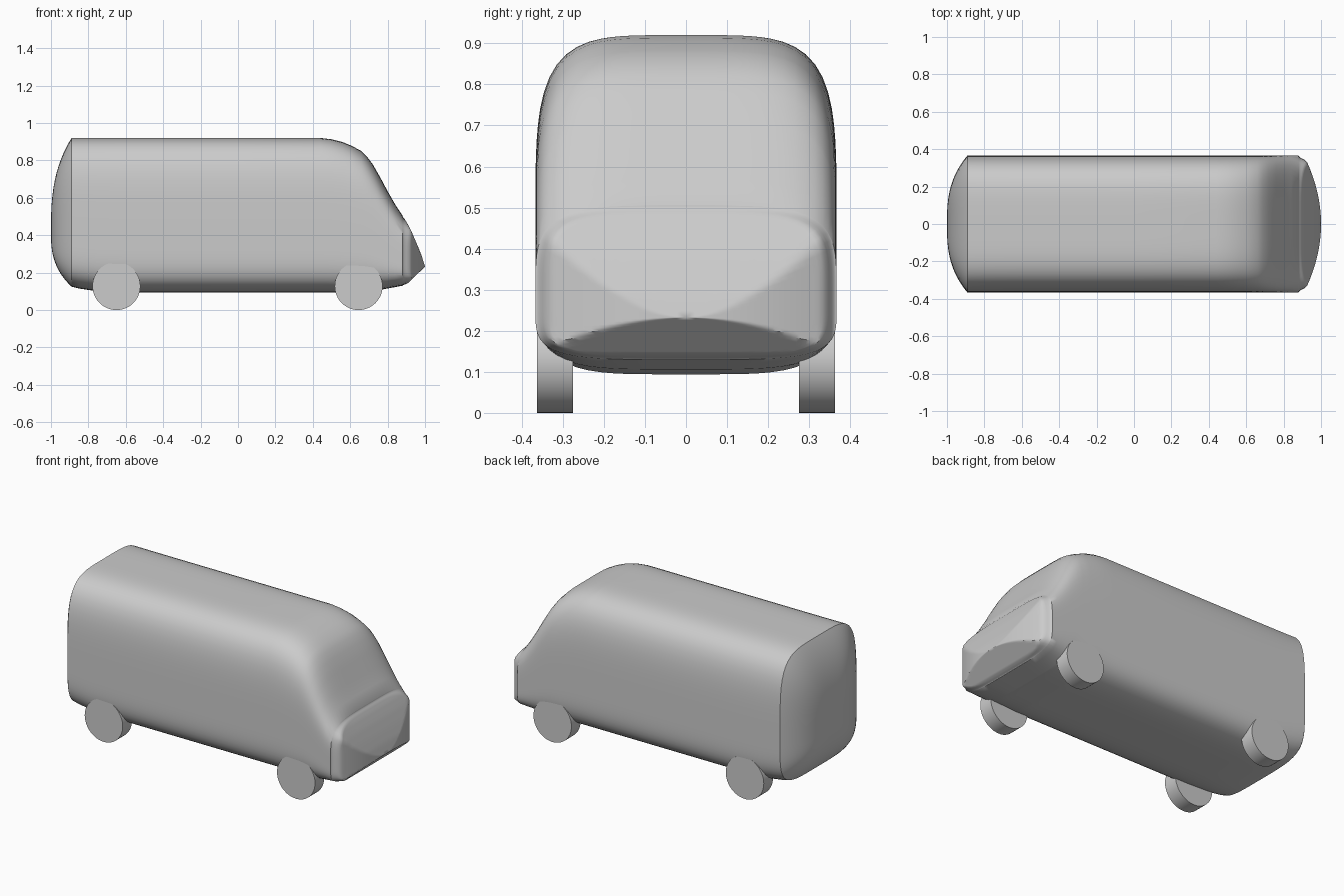
import bpy, bmesh
from math import cos, sin, pi, radians

if "Cube" in bpy.data.objects:
    bpy.data.objects.remove(bpy.data.objects["Cube"], do_unlink=True)

grey = bpy.data.materials.new("plain grey")
grey.use_nodes = True
colour = (0.6, 0.6, 0.6, 1)
grey.diffuse_color = colour
grey.node_tree.nodes["Principled BSDF"].inputs["Base Color"].default_value = colour

SIDES = 96
HALF_WIDTH = 0.367
REAR, FRONT = -0.89, 0.88


def interp(points, t):
    """Piecewise linear lookup in (t, value) pairs."""
    if t <= points[0][0]:
        return points[0][1]
    for (a, u), (b, v) in zip(points, points[1:]):
        if t <= b:
            return u + (v - u) * (t - a) / (b - a)
    return points[-1][1]


def section(top, bottom, power=4.5):
    """Rounded box outline as (y, z) offsets and its centre height."""
    centre = bottom + 0.37 * (top - bottom)
    ring = []
    for i in range(SIDES):
        c, s = cos(2 * pi * i / SIDES), sin(2 * pi * i / SIDES)
        r = (abs(c) ** power + abs(s) ** power) ** (-1 / power)
        height = top - centre if s > 0 else centre - bottom
        ring.append((HALF_WIDTH * r * c, height * r * s))
    return ring, centre


def finish(obj):
    obj.data.materials.append(grey)
    bpy.ops.object.select_all(action="DESELECT")
    obj.select_set(True)
    bpy.context.view_layer.objects.active = obj
    bpy.ops.object.shade_smooth_by_angle(angle=radians(38))


# Van body: roof and floor lines along x
roof = [(0.44, 0.92), (0.5, 0.913), (0.56, 0.898), (0.61, 0.877), (0.66, 0.85), (0.69, 0.82),
        (0.72, 0.78), (0.76, 0.71), (0.8, 0.635), (0.84, 0.565), (0.88, 0.505)]
floor = [(REAR, 0.125), (-0.85, 0.115), (-0.75, 0.1), (-0.6, 0.094),
         (0.6, 0.094), (0.75, 0.106), (FRONT, 0.13)]
# Nose: forward reach by height, and by distance from the middle
nose_height = [(0.13, 0.88), (0.145, 0.91), (0.232, 1.0), (0.29, 0.982), (0.35, 0.958),
               (0.41, 0.932), (0.46, 0.907), (0.505, 0.88)]


def nose_bow(y):
    y = abs(y)
    if y < 0.32:
        return 1 - 0.07 * (y / 0.32) ** 2
    return 0.93 - 0.05 * ((y - 0.32) / 0.047) ** 1.5


bm = bmesh.new()
rings = []


def add_ring(points):
    rings.append([bm.verts.new(p) for p in points])


# Bulged tail
outline, middle = section(0.92, 0.125)
for k in range(1, 17):
    s = sin(k / 16 * pi / 2)
    x = REAR - 0.11 * (1 - s ** 2.8)
    add_ring([(x, y * s, middle + z * s) for y, z in outline])

# Main shell and windscreen slope
stations = sorted({x for x, _ in roof + floor if x > REAR} | {0.0})
for x in stations:
    outline, middle = section(interp(roof, x), interp(floor, x))
    add_ring([(x, y, middle + z) for y, z in outline])

# Pointed nose, bowed in plan
for k in range(1, 25):
    s = cos(k / 25 * pi / 2)
    pts = []
    for y, z in outline:
        py, pz = y * s, middle + (0.232 - middle) * (1 - s) + z * s
        reach = min(interp(nose_height, pz), nose_bow(py))
        pts.append((FRONT + (reach - FRONT) * min(1, (1 - s) / 0.06), py, pz))
    add_ring(pts)

for a, b in zip(rings, rings[1:]):
    for i in range(SIDES):
        j = (i + 1) % SIDES
        bm.faces.new((a[i], a[j], b[j], b[i]))
for ring, x, z in ((rings[0], -1, section(0.92, 0.125)[1]), (rings[-1], 1, 0.232)):
    tip = bm.verts.new((x, 0, z))
    for i in range(SIDES):
        bm.faces.new((ring[i], ring[(i + 1) % SIDES], tip))
bmesh.ops.recalc_face_normals(bm, faces=bm.faces)
mesh = bpy.data.meshes.new("van_body")
bm.to_mesh(mesh)
bm.free()
body = bpy.data.objects.new("van_body", mesh)
bpy.context.collection.objects.link(body)
finish(body)

# Wheels
for end, x in (("rear", -0.65), ("front", 0.645)):
    for side, sign in (("left", 1), ("right", -1)):
        bpy.ops.mesh.primitive_cylinder_add(vertices=48, radius=0.128, depth=0.088,
                                            location=(x, sign * 0.319, 0.128),
                                            rotation=(pi / 2, 0, 0))
        wheel = bpy.context.object
        wheel.name = f"{end}_{side}_wheel"
        finish(wheel)
